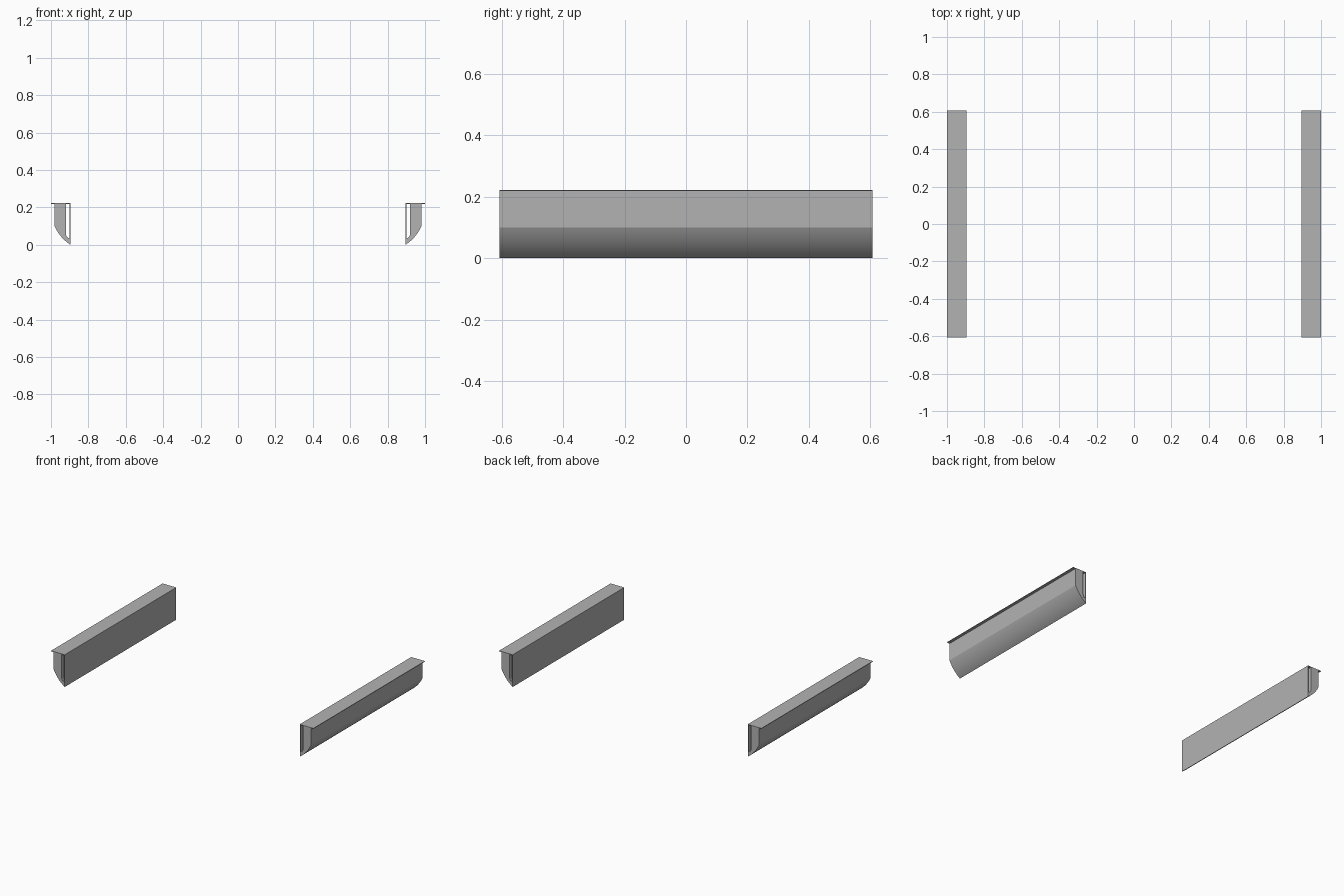
import bpy, bmesh, math

if "Cube" in bpy.data.objects:
    bpy.data.objects.remove(bpy.data.objects["Cube"])

HALF_LEN = 0.607
TOP = 0.222
UNDER = 0.218   # underside of the top flange

# Dark grey finish for all parts
dark_grey = bpy.data.materials.new("dark_grey")
dark_grey.diffuse_color = (0.45, 0.45, 0.45, 1)
dark_grey.use_nodes = True
dark_grey.node_tree.nodes["Principled BSDF"].inputs["Base Color"].default_value = dark_grey.diffuse_color


def extrude_profile(name, points):
    """Extrude an (x, z) outline along y and mirror it across x = 0."""
    bm = bmesh.new()
    face = bm.faces.new([bm.verts.new((x, -HALF_LEN, z)) for x, z in points])
    res = bmesh.ops.extrude_face_region(bm, geom=[face])
    verts = [g for g in res["geom"] if isinstance(g, bmesh.types.BMVert)]
    bmesh.ops.translate(bm, verts=verts, vec=(0, 2 * HALF_LEN, 0))
    bmesh.ops.recalc_face_normals(bm, faces=bm.faces)
    mesh = bpy.data.meshes.new(name)
    bm.to_mesh(mesh)
    bm.free()
    mesh.materials.append(dark_grey)
    obj = bpy.data.objects.new(name, mesh)
    bpy.context.collection.objects.link(obj)
    obj.modifiers.new("mirror", 'MIRROR').use_mirror_merge = False
    bpy.ops.object.select_all(action='DESELECT')
    obj.select_set(True)
    bpy.context.view_layer.objects.active = obj
    bpy.ops.object.shade_smooth_by_angle(angle=math.radians(20))
    return obj


# Curved underside: shallow outward bulge from the inner foot to the outer wall
p0, p1, p2 = (0.896, 0.0), (0.951, 0.036), (0.981, 0.099)
curve = []
for i in range(13):
    t = i / 12
    curve.append(tuple((1 - t) ** 2 * a + 2 * t * (1 - t) * b + t * t * c
                       for a, b, c in zip(p0, p1, p2)))

# Rail body: thin inner plate, slot, and thick outer block
slot = [(0.920, UNDER), (0.920, 0.056), (0.917, 0.046), (0.911, 0.038),
        (0.901, 0.036), (0.901, UNDER)]
extrude_profile("rail_body",
                [(0.896, UNDER)] + curve + [(0.981, UNDER)] + slot)

# Top flange: thin strip overhanging the outer side
extrude_profile("top_flange",
                [(0.896, UNDER), (1.0, UNDER), (1.0, TOP), (0.896, TOP)])
